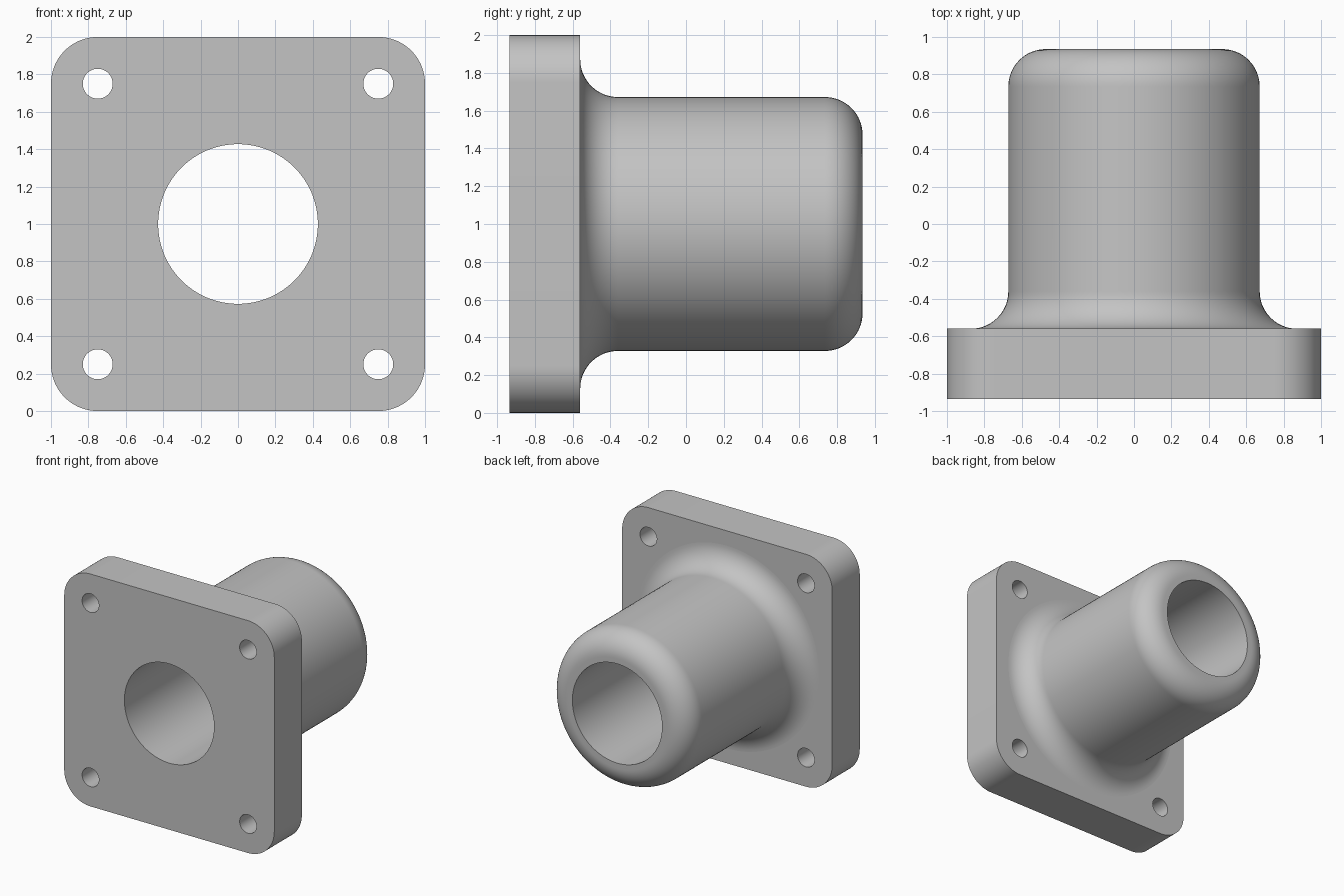
import bpy, bmesh
from math import pi, sin, cos, radians
from mathutils import Vector

cube = bpy.data.objects.get("Cube")
if cube:
    bpy.data.objects.remove(cube, do_unlink=True)

FRONT, FACE, BACK = -0.935, -0.56, 0.935   # depth of flange front, flange back, barrel end
BORE, BARREL, ROUND = 0.427, 0.672, 0.2
CORNER, BOLT, BOLT_POS = 0.25, 0.08, 0.75
SEGMENTS = 128

grey = bpy.data.materials.new("plain grey")
grey.use_nodes = True
colour = (0.55, 0.55, 0.55, 1)
grey.diffuse_color = colour
grey.node_tree.nodes["Principled BSDF"].inputs["Base Color"].default_value = colour


def arc(cx, cy, r, start, end, steps):
    angles = [radians(start + (end - start) * i / steps) for i in range(steps + 1)]
    return [(cx + r * cos(a), cy + r * sin(a)) for a in angles]


def circle(cx, cy, r, steps):
    return arc(cx, cy, r, 0, 360, steps)[:-1]


def finish(obj):
    bm = bmesh.new()
    bm.from_mesh(obj.data)
    bmesh.ops.remove_doubles(bm, verts=bm.verts, dist=0.0001)
    bmesh.ops.recalc_face_normals(bm, faces=bm.faces)
    bm.to_mesh(obj.data)
    bm.free()
    obj.data.materials.clear()
    obj.data.materials.append(grey)
    bpy.ops.object.select_all(action='DESELECT')
    obj.select_set(True)
    bpy.context.view_layer.objects.active = obj
    bpy.ops.object.shade_smooth_by_angle(angle=radians(30))


# Flange: rounded square with a central bore and four bolt holes
outline = []
for i, (sx, sy) in enumerate([(1, 1), (-1, 1), (-1, -1), (1, -1)]):
    c = 1 - CORNER
    outline += arc(sx * c, sy * c, CORNER, 90 * i, 90 * i + 90, 20)
loops = [outline, circle(0, 0, BORE, SEGMENTS)]
loops += [circle(x, y, BOLT, 40) for x in (-BOLT_POS, BOLT_POS) for y in (-BOLT_POS, BOLT_POS)]

curve = bpy.data.curves.new("flange", 'CURVE')
curve.dimensions = '2D'
curve.fill_mode = 'BOTH'
curve.extrude = (FACE - FRONT) / 2
for loop in loops:
    spline = curve.splines.new('POLY')
    spline.points.add(len(loop) - 1)
    for point, (x, y) in zip(spline.points, loop):
        point.co = (x, y, 0, 1)
    spline.use_cyclic_u = True
flange = bpy.data.objects.new("flange", curve)
bpy.context.collection.objects.link(flange)
flange.location = (0, (FRONT + FACE) / 2, 1)
flange.rotation_euler = (pi / 2, 0, 0)
bpy.ops.object.select_all(action='DESELECT')
flange.select_set(True)
bpy.context.view_layer.objects.active = flange
bpy.ops.object.convert(target='MESH')
finish(bpy.context.view_layer.objects.active)

# Barrel: lathed sleeve with a concave root fillet and a rounded free end
profile = arc(BARREL + ROUND, FACE + ROUND, ROUND, 270, 180, 16)
profile += arc(BARREL - ROUND, BACK - ROUND, ROUND, 0, 90, 16)
profile += [(BORE, BACK), (BORE, FACE)]
bm = bmesh.new()
verts = [bm.verts.new((r, y, 0)) for r, y in profile]
edges = [bm.edges.new((verts[i - 1], verts[i])) for i in range(len(verts))]
bmesh.ops.spin(bm, geom=verts + edges, cent=Vector((0, 0, 0)), axis=Vector((0, 1, 0)),
               angle=2 * pi, steps=SEGMENTS, use_merge=True)
mesh = bpy.data.meshes.new("barrel")
bm.to_mesh(mesh)
bm.free()
barrel = bpy.data.objects.new("barrel", mesh)
bpy.context.collection.objects.link(barrel)
barrel.location.z = 1
finish(barrel)
